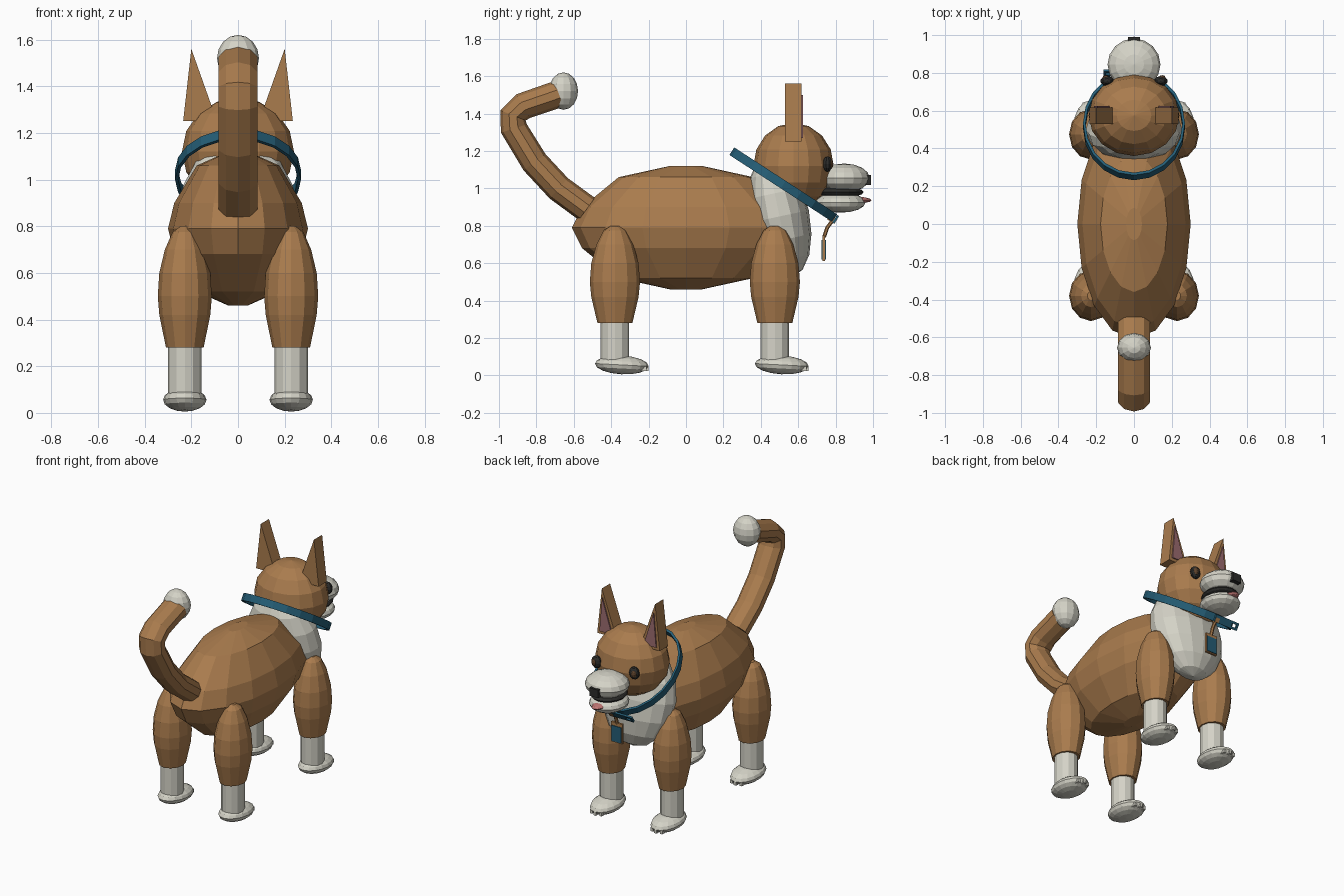
import bpy, bmesh, math
from mathutils import Matrix, Vector

cube = bpy.data.objects.get("Cube")
if cube:
    bpy.data.objects.remove(cube, do_unlink=True)


def material(name, r, g, b):
    m = bpy.data.materials.new(name)
    m.use_nodes = True
    m.diffuse_color = (r, g, b, 1)
    m.node_tree.nodes["Principled BSDF"].inputs["Base Color"].default_value = (r, g, b, 1)
    return m


FUR = material("tan fur", .40, .20, .075)
WHITE = material("cream white", .66, .65, .57)
BLUE = material("collar blue", .018, .11, .18)
BLACK = material("soft black", .025, .025, .023)
IRIS = material("eye brown", .11, .055, .025)
PINK = material("ear pink", .33, .15, .16)
TONGUE = material("tongue pink", .55, .19, .18)


def finish(name, bm, mat):
    bmesh.ops.recalc_face_normals(bm, faces=bm.faces)
    me = bpy.data.meshes.new(name)
    bm.to_mesh(me)
    bm.free()
    me.materials.append(mat)
    ob = bpy.data.objects.new(name, me)
    bpy.context.collection.objects.link(ob)
    return ob


def place(bm, loc, scale, tilt):
    m = Matrix.Translation(loc) @ Matrix.Rotation(math.radians(tilt), 4, 'X') @ Matrix.Diagonal((*scale, 1))
    bmesh.ops.transform(bm, matrix=m, verts=bm.verts)


def ball(name, mat, loc, radii, segs=16, rings=8, tilt=0):
    bm = bmesh.new()
    bmesh.ops.create_uvsphere(bm, u_segments=segs, v_segments=rings, radius=1)
    place(bm, loc, radii, tilt)
    return finish(name, bm, mat)


def box(name, mat, loc, size, tilt=0):
    bm = bmesh.new()
    bmesh.ops.create_cube(bm, size=1)
    place(bm, loc, size, tilt)
    return finish(name, bm, mat)


def lathe(name, mat, profile, loc, scale=(1, 1, 1), segs=16, closed=False, tilt=0):
    """Revolve (radius, height) points round z."""
    bm = bmesh.new()
    rings = [[bm.verts.new((r * math.cos(a), r * math.sin(a), z))
              for a in (math.tau * i / segs for i in range(segs))] for r, z in profile]
    pairs = list(zip(rings, rings[1:]))
    if closed:
        pairs.append((rings[-1], rings[0]))
    else:
        bm.faces.new(rings[0])
        bm.faces.new(rings[-1])
    for a, b in pairs:
        for i in range(segs):
            j = (i + 1) % segs
            bm.faces.new((a[i], a[j], b[j], b[i]))
    place(bm, loc, scale, tilt)
    return finish(name, bm, mat)


def prism(name, mat, outline, y0, y1):
    """Extrude an (x, z) outline along y."""
    bm = bmesh.new()
    f = bm.faces.new([bm.verts.new((x, y0, z)) for x, z in outline])
    ext = bmesh.ops.extrude_face_region(bm, geom=[f])["geom"]
    bmesh.ops.translate(bm, vec=(0, y1 - y0, 0), verts=[v for v in ext if isinstance(v, bmesh.types.BMVert)])
    return finish(name, bm, mat)


def tube(name, mat, path, rx, r, segs=10):
    """Sweep an oval section along (y, z) points."""
    pts = [Vector((0, y, z)) for y, z in path]
    bm = bmesh.new()
    rings = []
    for i, p in enumerate(pts):
        d = Vector()
        if i > 0:
            d += (p - pts[i - 1]).normalized()
        if i < len(pts) - 1:
            d += (pts[i + 1] - p).normalized()
        d.normalize()
        n = Vector((0, -d.z, d.y))
        rings.append([bm.verts.new(p + Vector((rx * math.cos(a), 0, 0)) + n * r * math.sin(a))
                      for a in (math.tau * (k + .5) / segs for k in range(segs))])
    for a, b in zip(rings, rings[1:]):
        for k in range(segs):
            j = (k + 1) % segs
            bm.faces.new((a[k], a[j], b[j], b[k]))
    bm.faces.new(rings[0])
    bm.faces.new(rings[-1])
    return finish(name, bm, mat)


# Body and chest
half = [(1, 0), (.91, .11), (.59, .27), (.14, .33)]
lathe("body", FUR, [(r, -z) for r, z in half[:0:-1]] + half, (0, 0, .79), (.30, .61, 1))
ball("chest", WHITE, (0, .5, .85), (.255, .16, .33), tilt=12)

# Tail
tube("tail", FUR, [(-.53, .89), (-.68, 1.0), (-.81, 1.14), (-.92, 1.32),
                   (-.925, 1.39), (-.87, 1.44), (-.68, 1.505)], .088, .073)
ball("tail_tip", WHITE, (0, -.655, 1.52), (.09, .078, .1), 12, 8)

# Head, muzzle and mouth
ball("head", FUR, (0, .575, 1.12), (.24, .215, .23))
ball("upper_muzzle", WHITE, (0, .845, 1.055), (.14, .137, .078))
ball("lower_jaw", WHITE, (0, .825, .925), (.12, .135, .055))
ball("mouth", BLACK, (0, .825, .98), (.11, .125, .03))
ball("tongue", TONGUE, (0, .91, .937), (.045, .083, .018), 12, 6)
box("nose", BLACK, (0, .97, 1.045), (.065, .04, .055))

# Legs, paws, ears and eyes, on both sides
LEG = [(.02, .80), (.055, .775), (.09, .70), (.115, .60), (.122, .50), (.115, .42), (.085, .28)]
for s, side in ((1, "left"), (-1, "right")):
    for y, end in ((.475, "head_end"), (-.38, "tail_end")):
        tag = f"{side}_{end}"
        x = s * .228
        lathe("leg_" + tag, FUR, LEG, (x, y, 0), (.95, 1.1, 1), 12)
        lathe("sock_" + tag, WHITE, [(.072, .05), (.072, .29)], (x, y, 0), (1, 1.06, 1), 12)
        ball("paw_" + tag, WHITE, (x, y + .037, .056), (.093, .144, .05), tilt=-3)
        for k in (-1, 0, 1):
            box(f"claw_{tag}_{k + 2}", WHITE, (x + k * .035, y + .165 - abs(k) * .012, .036), (.018, .03, .025))
    prism("ear_" + side, FUR, [(s * .235, 1.25), (s * .20, 1.56), (s * .09, 1.25)], .53, .618)
    prism("inner_ear_" + side, PINK, [(s * .213, 1.27), (s * .193, 1.50), (s * .12, 1.27)], .612, .626)
    ball("eye_" + side, BLACK, (s * .142, .757, 1.13), (.036, .026, .042), 10, 6)
    ball("iris_" + side, IRIS, (s * .149, .771, 1.13), (.02, .017, .026), 10, 6)

# Collar with its loose strap and buckle
lathe("collar", BLUE, [(1, -.024), (1, .024), (.95, .024), (.95, -.024)],
      (0, .52, 1.02), (.27, .328, 1), 20, True, -33)
for off, name in ((-.017, "lower"), (.017, "upper")):
    c = math.radians(33)
    box("strap_rail_" + name, BLUE, (-.08, .8 + off * math.sin(c), .835 + off * math.cos(c)), (.16, .012, .014), -33)
for x in (-.155, -.105):
    box("strap_bar", BLUE, (x, .8, .835), (.014, .012, .045), -33)
box("strap", BLUE, (-.04, .8, .835), (.12, .012, .045), -33)

# Tag hanging from the collar
box("tag_clip", FUR, (0, .782, .835), (.03, .045, .03), -33)
tube("tag_cord", FUR, [(.785, .83), (.755, .79), (.738, .74)], .012, .01, 6)
box("tag_frame", FUR, (0, .737, .68), (.085, .014, .135))
box("tag_face", BLUE, (0, .745, .672), (.075, .008, .105))
box("tag_back", BLUE, (0, .729, .672), (.075, .008, .105))
